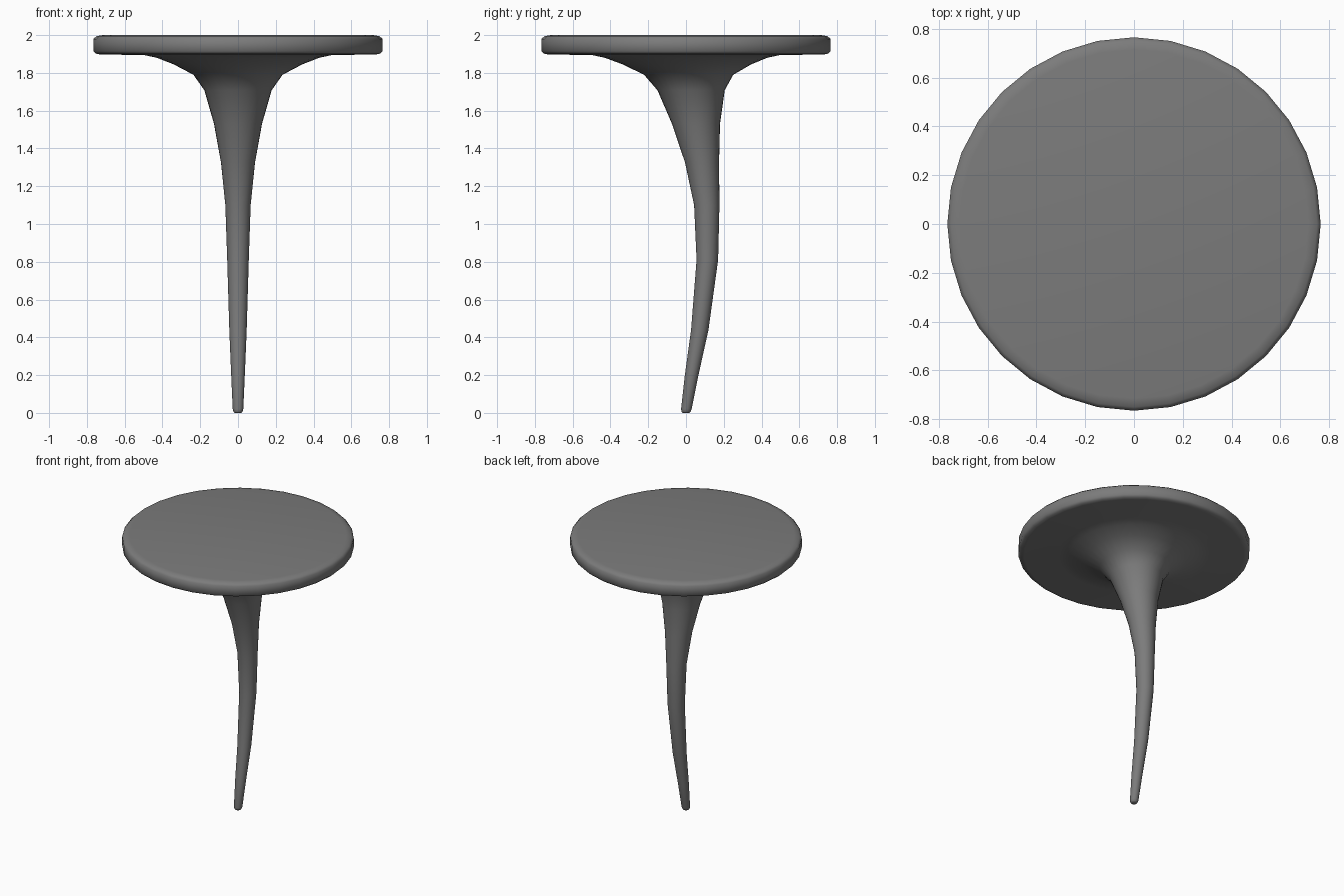
import bpy, bmesh, math

if "Cube" in bpy.data.objects:
    bpy.data.objects.remove(bpy.data.objects["Cube"])

SIDES = 32

# Dark grey finish
dark = bpy.data.materials.new("dark_grey")
dark.diffuse_color = (0.2, 0.2, 0.2, 1.0)
dark.use_nodes = True
dark.node_tree.nodes["Principled BSDF"].inputs["Base Color"].default_value = dark.diffuse_color


def loft(name, rings):
    """Skin circular rings given as (z, y centre, radius), capped at both ends."""
    bm = bmesh.new()
    loops = []
    for z, yc, r in rings:
        loops.append([bm.verts.new((r * math.cos(2 * math.pi * i / SIDES),
                                    yc + r * math.sin(2 * math.pi * i / SIDES), z))
                      for i in range(SIDES)])
    for a, b in zip(loops, loops[1:]):
        for i in range(SIDES):
            j = (i + 1) % SIDES
            bm.faces.new((a[i], a[j], b[j], b[i]))
    bm.faces.new(loops[0][::-1])
    bm.faces.new(loops[-1])
    bmesh.ops.recalc_face_normals(bm, faces=bm.faces)
    mesh = bpy.data.meshes.new(name)
    bm.to_mesh(mesh)
    bm.free()
    mesh.materials.append(dark)
    obj = bpy.data.objects.new(name, mesh)
    bpy.context.collection.objects.link(obj)
    bpy.ops.object.select_all(action='DESELECT')
    obj.select_set(True)
    bpy.context.view_layer.objects.active = obj
    bpy.ops.object.shade_smooth_by_angle(angle=math.radians(50))
    return obj


# Pin: curved tapering spike flaring into a flat round head
loft("pin", [
    # rounded tip
    (0.0, 0.0, 0.018), (0.006, 0.0, 0.024), (0.02, 0.002, 0.028),
    # bent shaft
    (0.20, 0.030, 0.036), (0.44, 0.073, 0.046), (0.81, 0.113, 0.057),
    (1.10, 0.110, 0.067), (1.325, 0.085, 0.090), (1.53, 0.053, 0.127),
    # flare under the head
    (1.708, 0.027, 0.178), (1.79, 0.014, 0.236), (1.845, 0.005, 0.340),
    (1.88, 0.0, 0.430), (1.895, 0.0, 0.500),
    # head with softened rim
    (1.897, 0.0, 0.725), (1.901, 0.0, 0.750), (1.915, 0.0, 0.765),
    (1.98, 0.0, 0.765), (1.994, 0.0, 0.750), (2.0, 0.0, 0.715),
])
